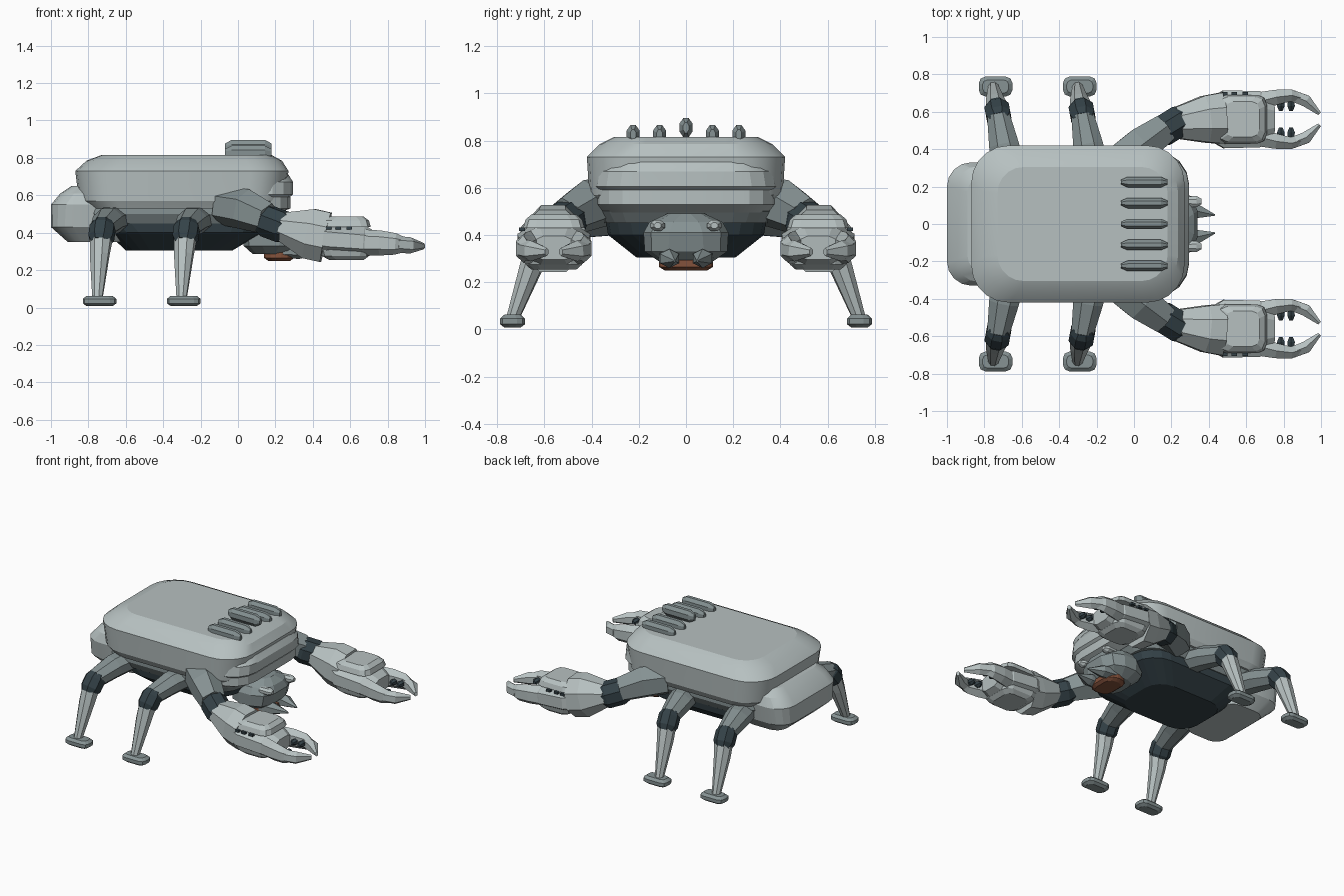
import bpy, bmesh, math
from mathutils import Vector

old = bpy.data.objects.get("Cube")
if old:
    bpy.data.objects.remove(old, do_unlink=True)


def material(name, rgb):
    m = bpy.data.materials.new(name)
    m.use_nodes = True
    m.diffuse_color = (*rgb, 1)
    m.node_tree.nodes["Principled BSDF"].inputs["Base Color"].default_value = (*rgb, 1)
    return m


LIGHT = material("light grey armour", (0.47, 0.53, 0.53))
MID = material("mid grey metal", (0.24, 0.29, 0.295))
DARK = material("dark slate", (0.035, 0.055, 0.065))
COPPER = material("copper", (0.23, 0.085, 0.045))


def loft(name, rings, mat, smooth=0):
    """Skin a list of equal-length point rings and cap both ends."""
    bm = bmesh.new()
    loops = [[bm.verts.new(p) for p in ring] for ring in rings]
    n = len(loops[0])
    for a, b in zip(loops, loops[1:]):
        for i in range(n):
            j = (i + 1) % n
            bm.faces.new((a[i], a[j], b[j], b[i]))
    bm.faces.new(loops[0][::-1])
    bm.faces.new(loops[-1])
    bmesh.ops.recalc_face_normals(bm, faces=bm.faces)
    mesh = bpy.data.meshes.new(name)
    bm.to_mesh(mesh)
    bm.free()
    mesh.materials.append(mat)
    ob = bpy.data.objects.new(name, mesh)
    bpy.context.collection.objects.link(ob)
    if smooth:
        bpy.ops.object.select_all(action='DESELECT')
        ob.select_set(True)
        bpy.context.view_layer.objects.active = ob
        bpy.ops.object.shade_smooth_by_angle(angle=math.radians(smooth))
    return ob


def slab(name, levels, mat, y=0, seg=4, smooth=0):
    """Stack rounded rectangles; each level is (z, x_min, x_max, half_y, corner)."""
    rings = []
    for z, x0, x1, hy, r in levels:
        cx, hx = (x0 + x1) / 2, (x1 - x0) / 2
        ring = []
        for k, (sx, sy) in enumerate(((1, 1), (-1, 1), (-1, -1), (1, -1))):
            for i in range(seg + 1):
                a = math.pi / 2 * (k + i / seg)
                ring.append((cx + sx * (hx - r) + r * math.cos(a),
                             y + sy * (hy - r) + r * math.sin(a), z))
        rings.append(ring)
    return loft(name, rings, mat, smooth)


def limb(name, stations, mat, sides=8, smooth=0):
    """Tube through stations (x, y, z, half_width, half_height)."""
    pts = [Vector(s[:3]) for s in stations]
    rings = []
    for i, s in enumerate(stations):
        t = (pts[min(i + 1, len(pts) - 1)] - pts[max(i - 1, 0)]).normalized()
        side = t.cross(Vector((0, 0, 1))).normalized()
        up = side.cross(t)
        k = 1 / math.cos(math.pi / sides)
        angles = [2 * math.pi * (j + 0.5) / sides for j in range(sides)]
        rings.append([pts[i] + side * s[3] * k * math.cos(a) + up * s[4] * k * math.sin(a)
                      for a in angles])
    return loft(name, rings, mat, smooth)


def joint(name, p, q, r, mat):
    """Barrel-shaped joint between two points."""
    p, q = Vector(p), Vector(q)
    limb(name, [(*p.lerp(q, t), r * k, r * k)
                for t, k in ((0, .75), (.25, 1), (.75, 1), (1, .75))], mat)


# Body shell, front bands, hull, belly and rear pack
slab("shell", [(.53, -.81, .21, .39, .19), (.57, -.85, .25, .41, .2),
               (.73, -.87, .27, .42, .2), (.785, -.81, .235, .365, .19),
               (.815, -.73, .18, .305, .14)], LIGHT, seg=5, smooth=20)
slab("upper_front_band", [(.585, -.1, .27, .375, .17), (.605, -.1, .295, .39, .18),
                          (.67, -.1, .295, .38, .18), (.71, -.1, .27, .345, .17)], LIGHT, smooth=20)
slab("lower_front_band", [(.495, -.2, .2, .36, .16), (.53, -.2, .28, .38, .18),
                          (.59, -.2, .28, .38, .18)], LIGHT, smooth=20)
slab("hull", [(.45, -.76, .16, .345, .15), (.5, -.82, .2, .375, .17),
              (.54, -.81, .2, .375, .17)], MID)
slab("belly", [(.305, -.6, -.03, .21, .13), (.4, -.7, .13, .33, .17),
               (.46, -.75, .15, .34, .17)], DARK)
slab("rear_pack", [(.35, -.91, -.62, .24, .08), (.43, -1, -.62, .31, .12),
                   (.55, -1, -.62, .33, .13), (.61, -.95, -.62, .31, .12),
                   (.65, -.89, -.62, .26, .09)], LIGHT, smooth=20)

# Head with copper mouth
slab("head", [(.285, .08, .27, .11, .07), (.33, .03, .32, .175, .1),
              (.41, .02, .34, .18, .11), (.455, .04, .32, .155, .1),
              (.49, .08, .27, .08, .06)], MID, seg=2)
slab("mouth", [(.25, .16, .28, .09, .05), (.265, .14, .3, .115, .07),
               (.295, .14, .3, .115, .07)], COPPER, seg=3)

# Row of back spines, the middle one raised
for i in range(-2, 3):
    z = .855 if i == 0 else .825
    limb("back_spine", [(x, i * .112, z, w, h) for x, w, h in
                        ((-.07, .012, .022), (-.035, .028, .04),
                         (.145, .028, .04), (.18, .012, .022))], MID)


def claw(s):
    """Arm and pincer on one side; s is the sign of y."""
    cy = .56
    limb("shoulder", [(-.08, s * .33, .545, .09, .09), (.04, s * .42, .525, .095, .095),
                      (.16, s * .51, .475, .075, .075)], MID, 6)
    joint("elbow", (.12, s * .475, .475), (.28, s * .575, .415), .083, DARK)
    limb("forearm", [(.23, s * .54, .435, .085, .075), (.38, s * .56, .395, .125, .135),
                     (.47, s * .565, .375, .137, .135)], LIGHT)
    limb("hand", [(.42, s * cy, .375, .12, .09), (.48, s * cy, .365, .155, .095),
                  (.67, s * cy, .35, .15, .09), (.75, s * cy, .345, .11, .05)], LIGHT)
    for name, z, flip in (("hand_top_plate", .43, 1), ("hand_under_plate", .31, -1)):
        slab(name, [(z, .44, .71, .13, .05), (z + flip * .035, .45, .70, .12, .05),
                    (z + flip * .057, .49, .67, .095, .04)], LIGHT, s * cy, 2)
    # Dark vents on the outer upper flank
    for x in (.47, .52, .58):
        limb("hand_vent", [(x, s * .695, .424, .012, .008),
                           (x + .03, s * .695, .424, .012, .008)], DARK, 4)
    # Paired fingers with gripping teeth
    for f in (1, -1):
        limb("finger", [(x, s * (cy + f * d), z, w, h) for x, d, z, w, h in
                        ((.67, .095, .348, .05, .06), (.76, .118, .345, .04, .058),
                         (.84, .128, .34, .032, .05), (.89, .115, .335, .02, .035))], LIGHT, 6)
        limb("finger_tip", [(x, s * (cy + f * d), z, w, h) for x, d, z, w, h in
                            ((.85, .125, .338, .03, .038), (.92, .098, .332, .032, .038),
                             (.992, .03, .328, .01, .015))], LIGHT, 6)
        for x in (.785, .84):
            limb("tooth", [(x, s * (cy + f * d), .342, w, w) for d, w in
                           ((.11, .016), (.07, .02), (.045, .01))], DARK, 6)


def leg(s, x):
    """Walking leg with its knee at x; s is the sign of y."""
    limb("hip", [(x + .06, s * .3, .47, .085, .07), (x + .035, s * .42, .46, .08, .07),
                 (x + .005, s * .58, .425, .06, .06)], MID)
    joint("knee", (x + .01, s * .555, .455), (x - .005, s * .635, .345), .066, DARK)
    limb("shin", [(x, s * .615, .38, .058, .055), (x - .01, s * .65, .28, .05, .048),
                  (x - .022, s * .735, .045, .026, .026)], LIGHT)
    cx = x - .01
    slab("foot", [(.008, cx - .07, cx + .07, .035, .025), (.022, cx - .09, cx + .09, .053, .035),
                  (.046, cx - .09, cx + .09, .053, .035),
                  (.062, cx - .07, cx + .07, .035, .025)], MID, s * .735, 2)


for s in (1, -1):
    claw(s)
    for x in (-.73, -.28):
        leg(s, x)
    limb("eye", [(x, s * .12, .44, w, w * .8) for x, w in
                 ((.27, .026), (.335, .03), (.36, .015))], LIGHT)
    limb("mandible", [(.24, s * .075, .305, .04, .035), (.33, s * .07, .3, .04, .035),
                      (.432, s * .048, .29, .004, .004)], MID, 6)
